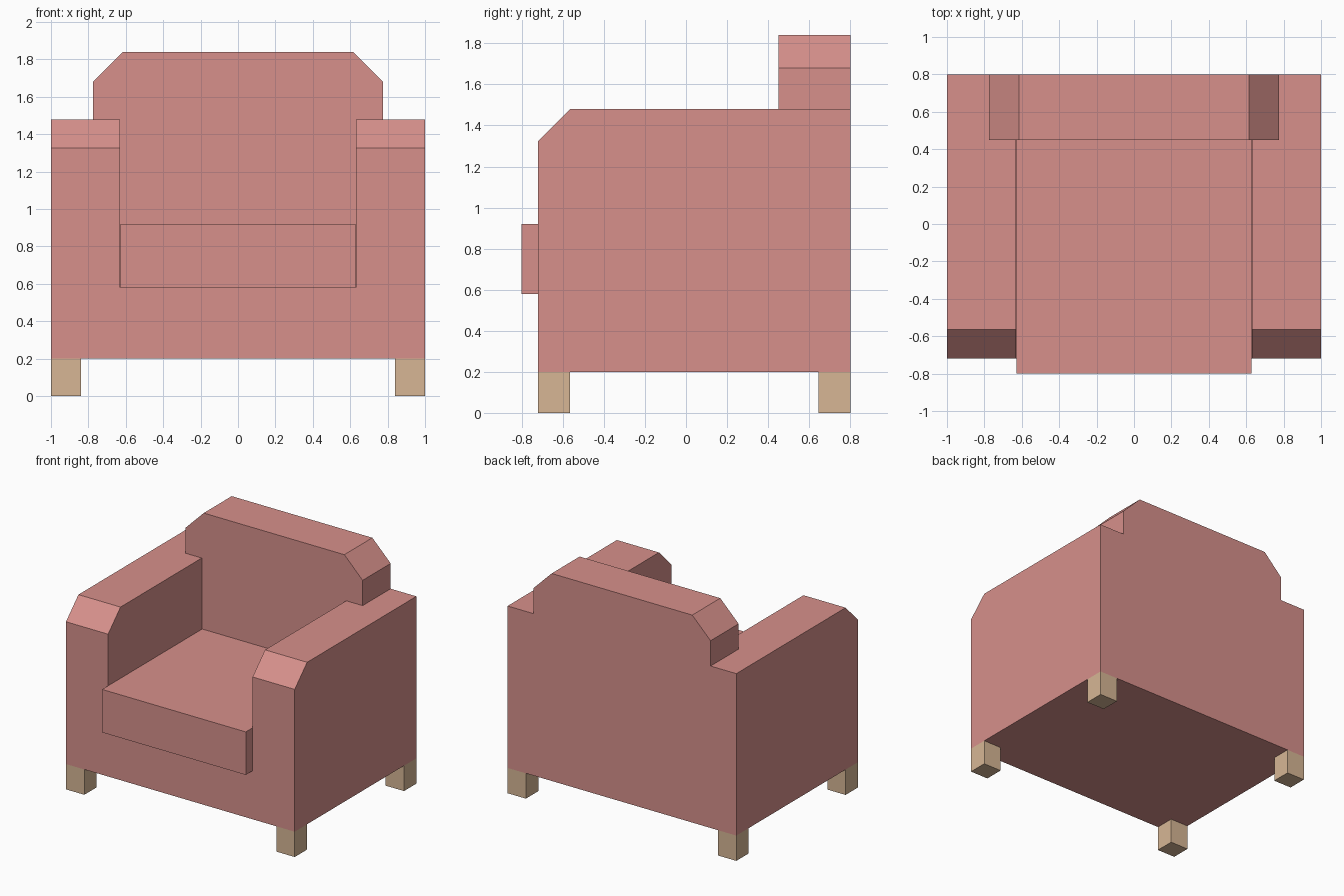
import bpy
import bmesh
from mathutils import Vector

cube = bpy.data.objects.get("Cube")
if cube:
    bpy.data.objects.remove(cube, do_unlink=True)


def make_material(name, colour):
    mat = bpy.data.materials.new(name)
    mat.use_nodes = True
    mat.diffuse_color = (*colour, 1)
    mat.node_tree.nodes["Principled BSDF"].inputs["Base Color"].default_value = (*colour, 1)
    return mat


fabric = make_material("rose fabric", (0.68, 0.28, 0.26))
wood = make_material("pale wood", (0.68, 0.47, 0.30))


def add_object(name, bm, mat):
    bmesh.ops.recalc_face_normals(bm, faces=bm.faces)
    mesh = bpy.data.meshes.new(name)
    bm.to_mesh(mesh)
    bm.free()
    mesh.materials.append(mat)
    obj = bpy.data.objects.new(name, mesh)
    bpy.context.collection.objects.link(obj)
    return obj


def add_box(name, low, high, mat):
    low, high = Vector(low), Vector(high)
    bm = bmesh.new()
    bmesh.ops.create_cube(bm, size=1)
    bmesh.ops.scale(bm, vec=high - low, verts=bm.verts)
    bmesh.ops.translate(bm, vec=(low + high) / 2, verts=bm.verts)
    return add_object(name, bm, mat)


def extrude_forward(bm, faces, distance):
    result = bmesh.ops.extrude_face_region(bm, geom=faces)["geom"]
    verts = [g for g in result if isinstance(g, bmesh.types.BMVert)]
    bmesh.ops.translate(bm, vec=(0, -distance, 0), verts=verts)
    return [g for g in result if isinstance(g, bmesh.types.BMFace)]


FRONT, BACK, REST_FRONT = -0.72, 0.80, 0.45
BOTTOM, SEAT, ARM_TOP = 0.20, 0.58, 1.48
ARM_IN, WING = 0.632, 0.775

# Frame: back silhouette split into a U of base and arms, and the backrest
bm = bmesh.new()


def mirrored(points):
    right = [bm.verts.new((x, BACK, z)) for x, z in points]
    left = [bm.verts.new((-x, BACK, z)) for x, z in points]
    return right, left


outer_r, outer_l = mirrored([(1, BOTTOM), (1, ARM_TOP)])
inner_r, inner_l = mirrored([(WING, ARM_TOP), (ARM_IN, ARM_TOP), (ARM_IN, SEAT)])
crown_r, crown_l = mirrored([(WING, 1.68), (0.615, 1.84)])
u_face = bm.faces.new(outer_r + inner_r + inner_l[::-1] + outer_l[::-1])
rest_face = bm.faces.new(inner_r[::-1] + crown_r + crown_l[::-1] + inner_l)

# Both run through the back; only the base and arms continue forward
caps = extrude_forward(bm, [u_face, rest_face], BACK - REST_FRONT)
u_cap = min(caps, key=lambda f: min(v.co.z for v in f.verts))
extrude_forward(bm, [u_cap], REST_FRONT - FRONT)
bmesh.ops.recalc_face_normals(bm, faces=bm.faces)
bmesh.ops.dissolve_limit(bm, angle_limit=0.01, verts=bm.verts, edges=bm.edges)

# Chamfered front tips of the arms
tips = [e for e in bm.edges
        if all(abs(v.co.y - FRONT) < 0.001 and abs(v.co.z - ARM_TOP) < 0.001 for v in e.verts)]
bmesh.ops.bevel(bm, geom=tips, offset=0.155, segments=1, affect='EDGES')
add_object("frame_with_arms_and_backrest", bm, fabric)

# Seat cushion
add_box("seat_cushion", (-0.628, -0.80, SEAT), (0.628, REST_FRONT, 0.92), fabric)

# Four legs, flush with the frame corners
for side, x in (("right", -1), ("left", 0.84)):
    for end, y in (("front", FRONT), ("back", BACK - 0.155)):
        add_box(f"{end}_{side}_leg", (x, y, 0), (x + 0.16, y + 0.155, BOTTOM), wood)
